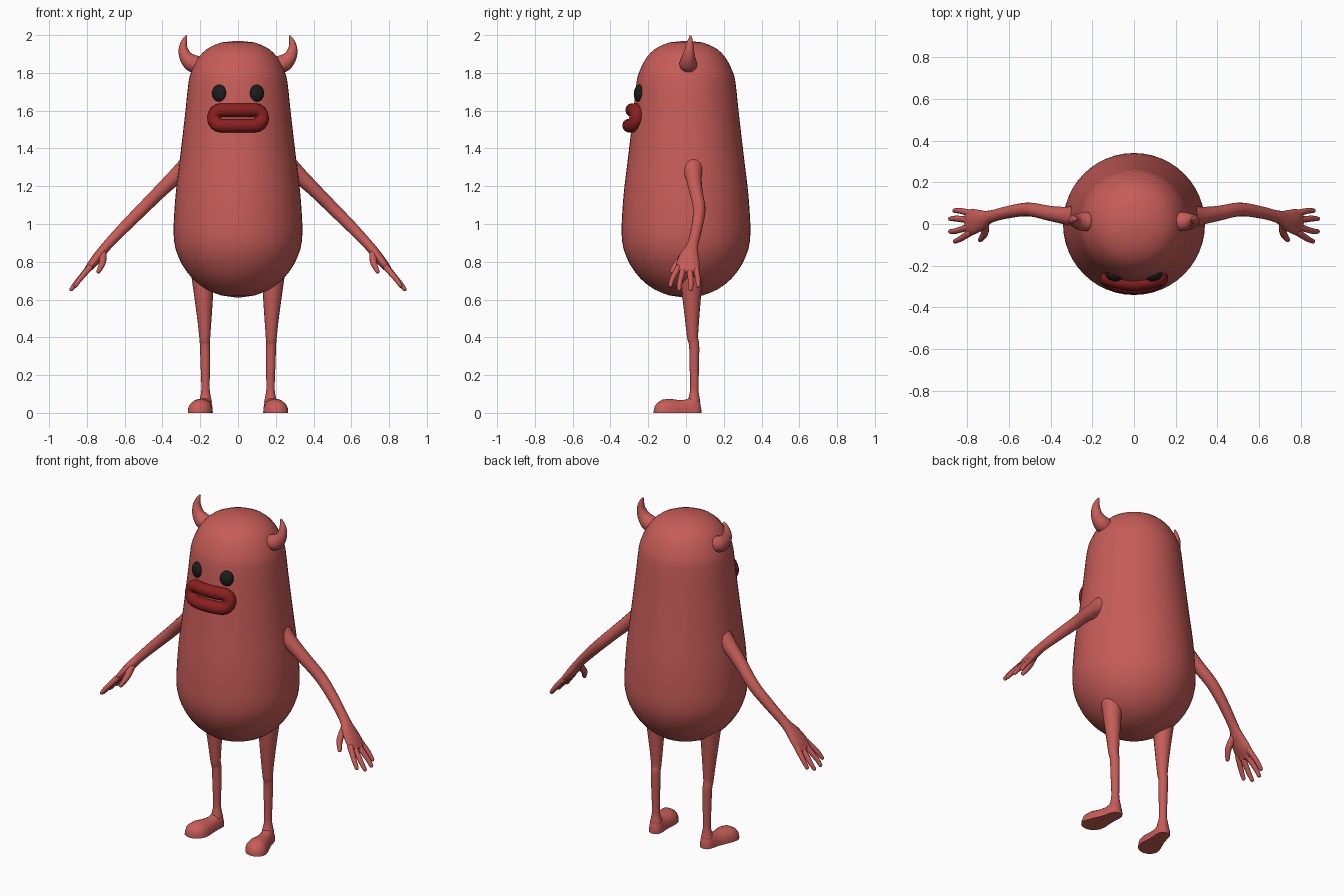
import bpy, bmesh, math
from mathutils import Vector, Matrix

if "Cube" in bpy.data.objects:
    bpy.data.objects.remove(bpy.data.objects["Cube"])


def material(name, rgb):
    m = bpy.data.materials.new(name)
    m.diffuse_color = (*rgb, 1)
    m.use_nodes = True
    m.node_tree.nodes["Principled BSDF"].inputs["Base Color"].default_value = m.diffuse_color
    return m


SKIN = material("coral skin", (0.57, 0.108, 0.098))
LIP = material("dark red lips", (0.25, 0.014, 0.014))
EYE = material("black eyes", (0.012, 0.012, 0.012))


def finish(name, bm, mat, angle=60):
    bmesh.ops.recalc_face_normals(bm, faces=bm.faces)
    me = bpy.data.meshes.new(name)
    bm.to_mesh(me)
    bm.free()
    ob = bpy.data.objects.new(name, me)
    bpy.context.collection.objects.link(ob)
    me.materials.append(mat)
    bpy.ops.object.select_all(action='DESELECT')
    ob.select_set(True)
    bpy.context.view_layer.objects.active = ob
    bpy.ops.object.shade_smooth_by_angle(angle=math.radians(angle))
    return ob


def bridge(bm, rings, closed=False):
    n = len(rings[0])
    pairs = list(zip(rings, rings[1:])) + ([(rings[-1], rings[0])] if closed else [])
    for a, b in pairs:
        for i in range(n):
            j = (i + 1) % n
            bm.faces.new((a[i], a[j], b[j], b[i]))
    if not closed:
        bm.faces.new(rings[0])
        bm.faces.new(rings[-1])


def spline(pts, sub=4):
    """Catmull-Rom through tuples of any length."""
    pts = [Vector(p) for p in pts]
    p = [pts[0] * 2 - pts[1]] + pts + [pts[-1] * 2 - pts[-2]]
    out = []
    for i in range(1, len(p) - 2):
        a, b, c, d = p[i - 1:i + 3]
        for k in range(sub):
            t = k / sub
            out.append(0.5 * (2 * b + (c - a) * t + (2 * a - 5 * b + 4 * c - d) * t * t
                              + (3 * b - a - 3 * c + d) * t ** 3))
    return out + [pts[-1]]


def limb(name, pts, side=1, ref=(0, 1, 0), n=16, mat=SKIN):
    """Rounded tube; each point is x, y, z, radius along ref, radius across."""
    s = spline([p if len(p) == 5 else (*p, p[3]) for p in pts])
    c = [Vector(v[:3]) for v in s]
    last = len(c) - 1
    bm = bmesh.new()
    rings = []

    def ring(i, shift, f):
        d = (c[min(i + 1, last)] - c[max(i - 1, 0)]).normalized()
        u = Vector(ref)
        u = (u - d * u.dot(d)).normalized()
        v = d.cross(u)
        o = c[i] + d * shift
        row = []
        for k in range(n):
            a = math.tau * k / n
            q = o + u * math.cos(a) * s[i][3] * f + v * math.sin(a) * s[i][4] * f
            row.append(bm.verts.new((q.x * side, q.y, q.z)))
        rings.append(row)

    caps = [math.radians(a) for a in (85, 60, 30)]
    for a in caps:
        ring(0, -s[0][4] * math.sin(a), math.cos(a))
    for i in range(last + 1):
        ring(i, 0, 1)
    for a in reversed(caps):
        ring(last, s[last][4] * math.sin(a), math.cos(a))
    bridge(bm, rings)
    return finish(name, bm, mat, 80)


# Body: turned profile with a heavy bottom and domed top
profile = [(.09, .622), (.17, .655), (.24, .71), (.296, .785), (.331, .87), (.341, .95),
           (.338, 1.05), (.328, 1.18), (.312, 1.31), (.293, 1.47), (.276, 1.62),
           (.262, 1.75), (.246, 1.81), (.21, 1.88), (.16, 1.93), (.09, 1.961)]
profile = [(.005, .61)] + [tuple(v) for v in spline(profile, 2)] + [(.005, 1.97)]
bm = bmesh.new()
bridge(bm, [[bm.verts.new((r * math.cos(math.tau * k / 48), r * math.sin(math.tau * k / 48), z))
             for k in range(48)] for r, z in profile])
finish("body", bm, SKIN)


def foot(name, side):
    """Half-round sections on a flat sole: y, centre x, half width, height."""
    rows = [(.081, .172, .008, .015), (.074, .172, .026, .06), (.058, .172, .036, .085),
            (.035, .174, .04, .088), (.0, .18, .043, .07), (-.04, .188, .052, .068),
            (-.09, .197, .064, .075), (-.125, .202, .064, .07), (-.15, .205, .05, .055),
            (-.165, .206, .03, .036), (-.171, .207, .008, .012)]
    bm = bmesh.new()
    rings = []
    for y, cx, w, h in rows:
        ring = []
        for k in range(13):
            a = math.pi * k / 12
            ring.append(bm.verts.new((side * (cx + w * math.cos(a)), y,
                                      h * math.sin(a) ** .8 if 0 < k < 12 else 0)))
        rings.append(ring)
    bridge(bm, rings)
    finish(name, bm, SKIN, 50)


for side, tag in ((1, "right"), (-1, "left")):
    # Arm flowing into a flat palm
    limb(tag + "_arm", [(.265, .035, 1.30, .06), (.33, .04, 1.25, .043), (.41, .052, 1.175, .036),
                        (.505, .07, 1.08, .033), (.60, .058, .985, .03), (.69, .035, .89, .03, .026),
                        (.735, .018, .835, .05, .026), (.775, .01, .785, .062, .023),
                        (.80, .005, .755, .058, .016)], side)
    # Four fingers and a thumb
    fingers = [((.785, -.04, .77), (.835, -.072, .71), (.86, -.083, .675)),
               ((.795, -.015, .76), (.855, -.033, .69), (.882, -.036, .655)),
               ((.795, .02, .76), (.855, .026, .69), (.882, .025, .655)),
               ((.785, .052, .77), (.835, .063, .71), (.862, .064, .672))]
    for i, pts in enumerate(fingers):
        limb(f"{tag}_finger_{i + 1}", [(*p, r) for p, r in zip(pts, (.017, .014, .011))], side, n=10)
    limb(tag + "_thumb", [(.715, .0, .845, .02), (.718, -.045, .795, .018), (.738, -.075, .75, .012)],
         side, ref=(1, 0, 0), n=10)
    # Leg and foot
    limb(tag + "_leg", [(.186, .03, .72, .06), (.182, .03, .62, .05), (.178, .032, .5, .038),
                        (.176, .035, .40, .029), (.175, .043, .36, .027), (.173, .044, .25, .025),
                        (.172, .044, .13, .022), (.172, .043, .085, .028), (.172, .042, .06, .034)], side)
    foot(tag + "_foot", side)
    # Curved horn
    limb(tag + "_horn", [(.225, .012, 1.845, .047), (.25, .012, 1.857, .045), (.278, .014, 1.888, .034),
                         (.29, .018, 1.93, .024), (.284, .022, 1.97, .014), (.275, .024, 1.993, .006)], side)
    # Eye
    bm = bmesh.new()
    bmesh.ops.create_uvsphere(bm, u_segments=24, v_segments=14, radius=1)
    bm.transform(Matrix.Translation((side * .1, -.25, 1.693)) @ Matrix.Rotation(side * .38, 4, 'Z')
                 @ Matrix.Rotation(-.1, 4, 'X') @ Matrix.Diagonal((.039, .024, .045, 1)))
    finish(tag + "_eye", bm, EYE)

# Lips: a tube around a stadium-shaped path wrapped on the body
bm = bmesh.new()
path = []
hw, hh = .087, .041
for sx, start in ((1, -90), (-1, 90)):
    for k in range(9):
        a = math.radians(start + 180 * k / 8)
        path.append((sx * hw + hh * math.cos(a), hh * math.sin(a)))
    for k in range(1, 8):
        path.append((sx * hw * (1 - k / 4), sx * hh))
pts = [Vector((x, -math.sqrt((.292 - z * .2) ** 2 - x * x), 1.562 + z)) for x, z in path]
rings = []
for i, p in enumerate(pts):
    d = (pts[(i + 1) % len(pts)] - pts[i - 1]).normalized()
    out = Vector((p.x, p.y, 0)).normalized()
    out = (out - d * out.dot(d)).normalized()
    v = d.cross(out)
    rings.append([bm.verts.new(p + .037 * (out * math.cos(math.tau * k / 14) + v * math.sin(math.tau * k / 14)))
                  for k in range(14)])
bridge(bm, rings, closed=True)
finish("lips", bm, LIP, 80)
